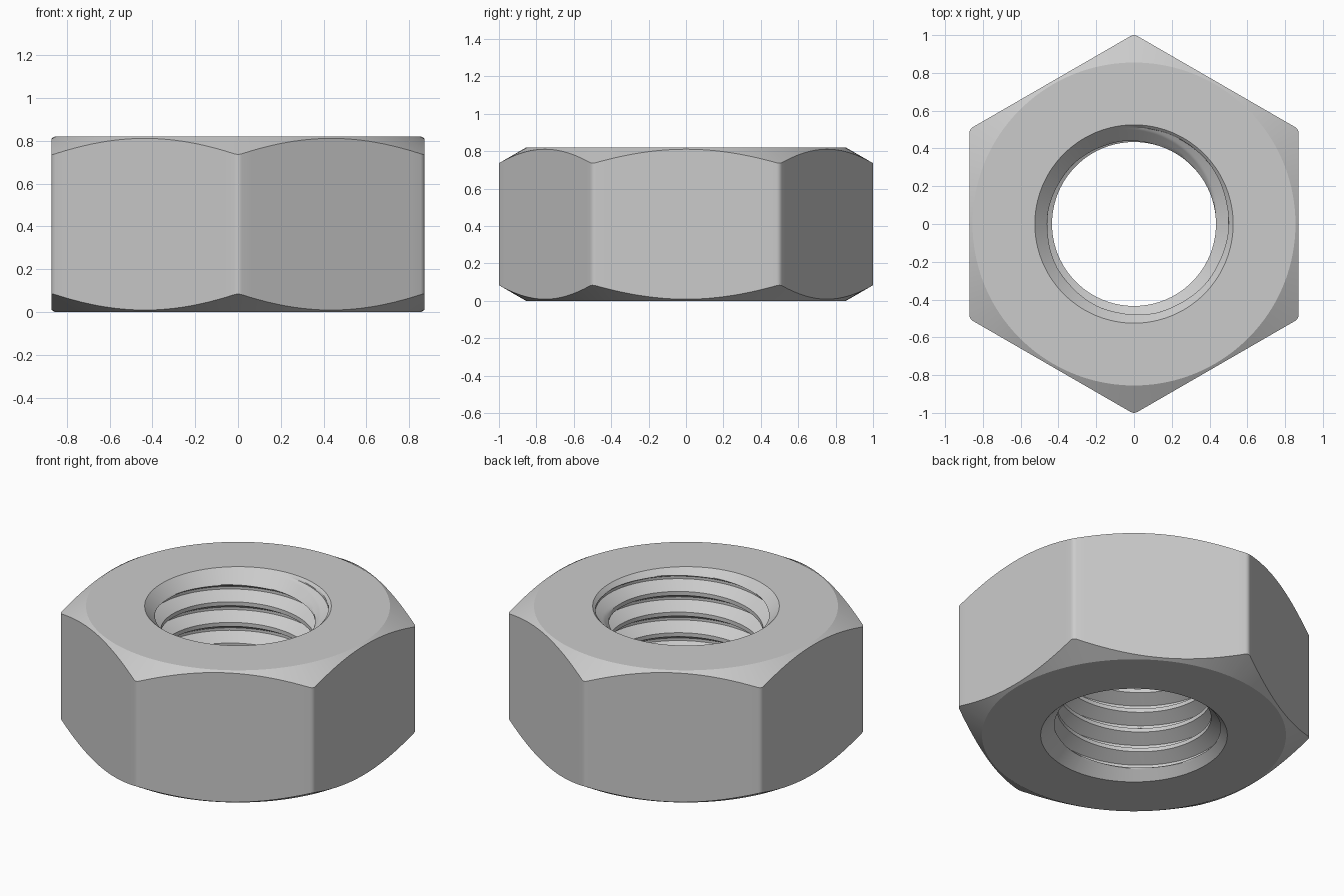
import bpy, bmesh
from math import sin, cos, tan, pi, radians, sqrt, atan2

if "Cube" in bpy.data.objects:
    bpy.data.objects.remove(bpy.data.objects["Cube"])

H = 0.82                                # nut height
APOTHEM, FILLET = 0.8708, 0.035         # hexagon flats and rounded corners
FACE_R, SLOPE = 0.855, tan(radians(30)) # bearing face and outer chamfer
MINOR, MAJOR, PITCH = 0.434, 0.51, 0.128
SINK_R = 0.525                          # countersink radius at each end
ROOT_HALF = PITCH / 16                  # half width of the flat thread root

# Rounded hexagon helpers
centre = (APOTHEM - FILLET) / cos(pi / 6)
delta = atan2(FILLET / 2, centre + FILLET * cos(pi / 6))


def hex_radius(a):
    off = (a % (pi / 3)) - pi / 6       # angle from the nearest corner
    if abs(off) <= delta + 1e-9:
        return centre * cos(off) + sqrt(FILLET ** 2 - (centre * sin(off)) ** 2)
    return APOTHEM / cos(pi / 6 - abs(off))


# Angles of the columns: fine steps on corners, even steps on flats
angles = []
for side in range(6):
    corner = -pi / 6 + side * pi / 3
    angles += [corner - delta + 2 * delta * i / 4 for i in range(4)]
    angles += [corner + delta + (pi / 3 - 2 * delta) * i / 22 for i in range(22)]
angles.append(angles[0] + 2 * pi)

# Heights sampled over one thread pitch, measured from the groove root
flank_end = ROOT_HALF + (MAJOR - MINOR) * SLOPE
half = [ROOT_HALF + (flank_end - ROOT_HALF) * i / 9 for i in range(10)]
offsets = [-PITCH / 2] + [-h for h in reversed(half)] + [0] + half


def bore_point(dz, z):
    thread = min(MAJOR, max(MINOR, MAJOR - (abs(dz) - ROOT_HALF) / SLOPE))
    return max(thread, SINK_R - min(z, H - z)), z


def column(a):
    root = H - 0.105 + PITCH * (a - pi) / (2 * pi)
    pts = []
    for turn in range(-8, 4):
        for dz in offsets:
            z = min(H, max(0, root + PITCH * turn + dz))
            pts.append(bore_point(dz, z))
    r = hex_radius(a)
    drop = (r - FACE_R) * SLOPE
    return pts + [(FACE_R, H), (r, H - drop), (r, drop), (FACE_R, 0)]


# Nut body with helical bore, made of closed radial columns
bm = bmesh.new()
cols = [[bm.verts.new((r * cos(a), r * sin(a), z)) for r, z in column(a)] for a in angles]
for p, q in zip(cols, cols[1:]):
    for i in range(len(p)):
        j = (i + 1) % len(p)
        bm.faces.new((p[i], q[i], q[j], p[j]))
bmesh.ops.remove_doubles(bm, verts=bm.verts, dist=1e-5)
bmesh.ops.recalc_face_normals(bm, faces=bm.faces)
mesh = bpy.data.meshes.new("hex_nut")
bm.to_mesh(mesh)
bm.free()
nut = bpy.data.objects.new("hex_nut", mesh)
bpy.context.collection.objects.link(nut)
bpy.context.view_layer.objects.active = nut
nut.select_set(True)
bpy.ops.object.shade_smooth_by_angle(angle=radians(22))
